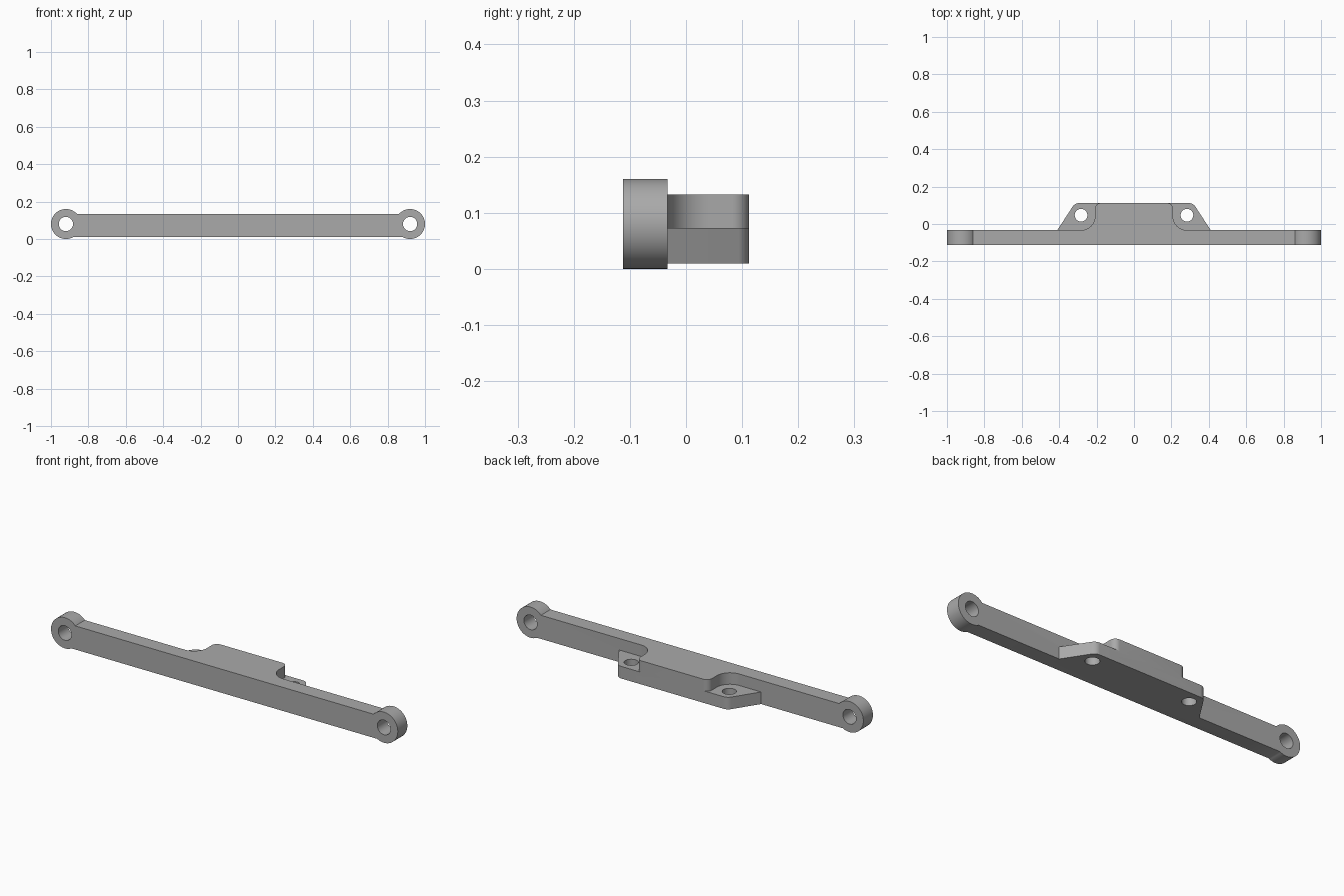
import bpy, bmesh
from math import sin, cos, asin, pi, radians

cube = bpy.data.objects.get("Cube")
if cube:
    bpy.data.objects.remove(cube)

grey = bpy.data.materials.new("plain grey")
grey.use_nodes = True
colour = (0.4, 0.4, 0.4, 1)
grey.diffuse_color = colour
grey.node_tree.nodes["Principled BSDF"].inputs["Base Color"].default_value = colour


def arc(cx, cy, r, start, end, n):
    angles = [start + (end - start) * i / n for i in range(n + 1)]
    return [(cx + r * cos(a), cy + r * sin(a)) for a in angles]


def mirrored(half):
    return half + [(-x, y) for x, y in reversed(half)]


def prism(name, outline, axis, low, high):
    """Extrude a flat outline along y or z."""
    bm = bmesh.new()
    place = (lambda u, v, w: (u, v, w)) if axis == "z" else (lambda u, v, w: (u, w, v))
    face = bm.faces.new([bm.verts.new(place(u, v, low)) for u, v in outline])
    extruded = bmesh.ops.extrude_face_region(bm, geom=[face])["geom"]
    bmesh.ops.translate(bm, vec=place(0, 0, high - low),
                        verts=[e for e in extruded if isinstance(e, bmesh.types.BMVert)])
    bmesh.ops.recalc_face_normals(bm, faces=bm.faces)
    mesh = bpy.data.meshes.new(name)
    bm.to_mesh(mesh)
    bm.free()
    mesh.materials.append(grey)
    obj = bpy.data.objects.new(name, mesh)
    bpy.context.collection.objects.link(obj)
    return obj


def combine(target, tool, operation):
    mod = target.modifiers.new("combine", "BOOLEAN")
    mod.operation, mod.object, mod.solver = operation, tool, "EXACT"
    bpy.context.view_layer.objects.active = target
    bpy.ops.object.modifier_apply(modifier=mod.name)
    bpy.data.objects.remove(tool)


front, wall, back = -0.112, -0.033, 0.112
bottom, ledge, top = 0.01, 0.073, 0.133
eye_x, eye_z, eye_r = 0.92, 0.08, 0.08
inside = -0.07

# Long bar with a round eye at each end
low_angle = -pi + asin((eye_z - bottom) / eye_r)
high_angle = pi - asin((top - eye_z) / eye_r)
bar = prism("mounting_bar", mirrored(arc(eye_x, eye_z, eye_r, low_angle, high_angle, 48)),
            "y", front, wall)

# Low flange with slanted sides and rounded corners
flange = prism("flange", mirrored([(0.41, inside), (0.41, wall)]
               + arc(0.294, back - 0.04, 0.04, radians(33), pi / 2, 10)),
               "z", bottom, ledge)

# Raised middle block, scooped around the screw seats
block = prism("middle_block", mirrored([(0.283, inside)]
              + arc(0.283, 0.042, 0.075, 1.5 * pi, pi, 14)
              + arc(0.178, back - 0.03, 0.03, 0, pi / 2, 10)),
              "z", 0.04, top)

combine(flange, block, "UNION")
combine(bar, flange, "UNION")

# Holes through the eyes and the flange
for side in (-1, 1):
    eye_hole = prism("eye_hole", arc(side * eye_x, eye_z, 0.038, 0, 2 * pi, 40)[:-1],
                     "y", -0.2, 0.2)
    combine(bar, eye_hole, "DIFFERENCE")
    screw_hole = prism("screw_hole", arc(side * 0.283, 0.047, 0.034, 0, 2 * pi, 40)[:-1],
                       "z", -0.1, 0.3)
    combine(bar, screw_hole, "DIFFERENCE")

bpy.ops.object.select_all(action="DESELECT")
bar.select_set(True)
bpy.context.view_layer.objects.active = bar
bpy.ops.object.shade_smooth_by_angle(angle=radians(30))
